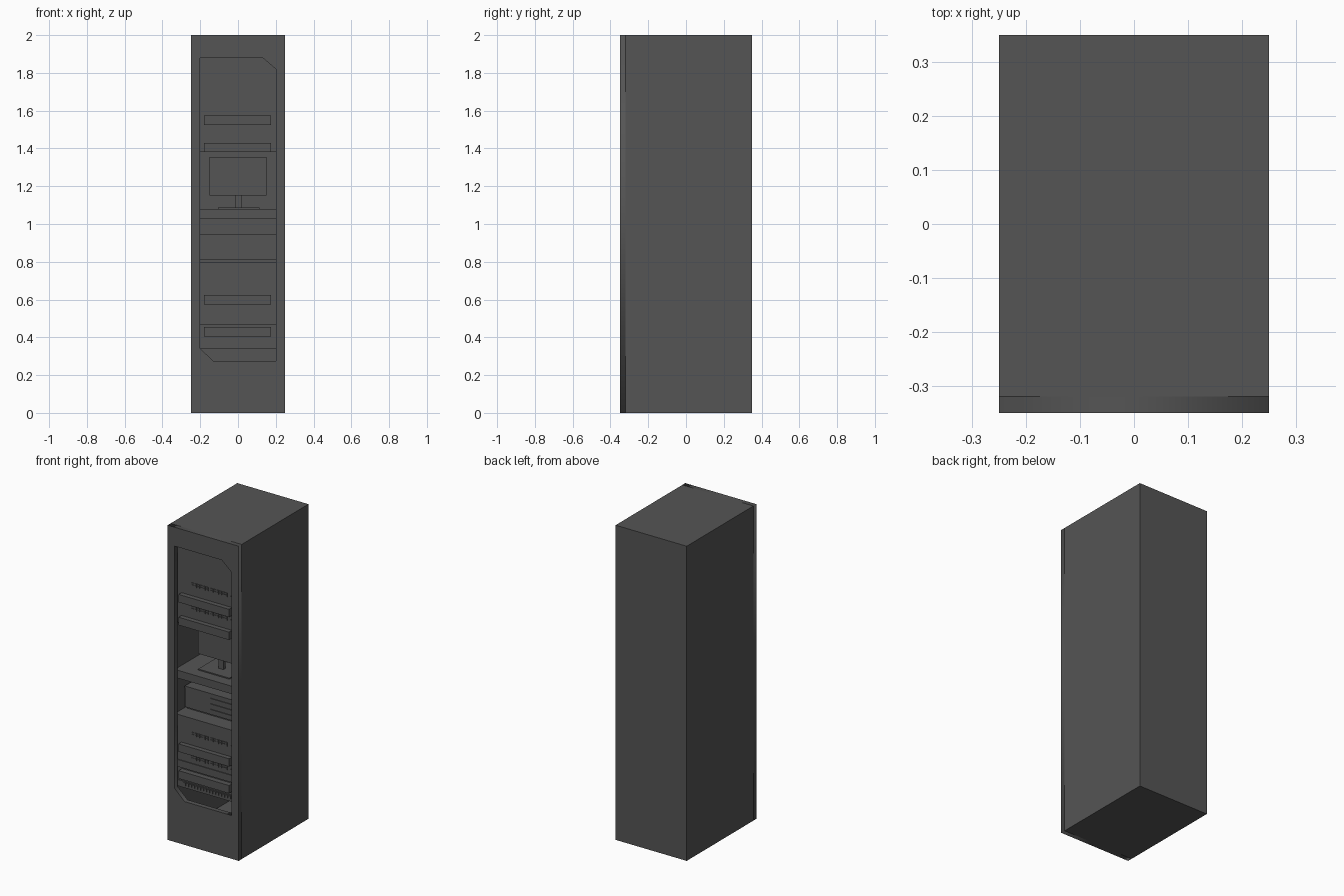
import bpy
import bmesh
from math import pi
from mathutils import Matrix, Vector

if "Cube" in bpy.data.objects:
    bpy.data.objects.remove(bpy.data.objects["Cube"])

FRONT = -0.35   # y of the cabinet face
T = 0.03        # sheet thickness
IN = 0.22       # half width of the interior

charcoal = bpy.data.materials.new("charcoal")
charcoal.diffuse_color = (0.09, 0.09, 0.09, 1)
charcoal.use_nodes = True
charcoal.node_tree.nodes["Principled BSDF"].inputs["Base Color"].default_value = charcoal.diffuse_color


def boxes(name, spans):
    """One object made of boxes given as (x0, x1, depth0, depth1, z0, z1)."""
    bm = bmesh.new()
    for x0, x1, d0, d1, z0, z1 in spans:
        centre = Vector(((x0 + x1) / 2, FRONT + (d0 + d1) / 2, (z0 + z1) / 2))
        size = Matrix.Diagonal((x1 - x0, d1 - d0, z1 - z0, 1))
        bmesh.ops.create_cube(bm, size=1, matrix=Matrix.Translation(centre) @ size)
    mesh = bpy.data.meshes.new(name)
    bm.to_mesh(mesh)
    bm.free()
    mesh.materials.append(charcoal)
    obj = bpy.data.objects.new(name, mesh)
    bpy.context.collection.objects.link(obj)
    return obj


def box(name, *span):
    return boxes(name, [span])


# Front plate: rectangle with a chamfered opening
curve = bpy.data.curves.new("front_plate", 'CURVE')
curve.dimensions = '2D'
curve.fill_mode = 'BOTH'
curve.extrude = T / 2
outer = [(-.25, 0), (.25, 0), (.25, 2), (-.25, 2)]
opening = [(-.2, .34), (-.13, .275), (.2, .275), (.2, 1.82), (.13, 1.88), (-.2, 1.88)]
for outline in (outer, opening):
    spline = curve.splines.new('POLY')
    spline.points.add(len(outline) - 1)
    for point, (x, z) in zip(spline.points, outline):
        point.co = (x, z, 0, 1)
    spline.use_cyclic_u = True
curve.materials.append(charcoal)
plate = bpy.data.objects.new("front_plate", curve)
plate.location.y = FRONT + T / 2
plate.rotation_euler.x = pi / 2
bpy.context.collection.objects.link(plate)
bpy.context.view_layer.objects.active = plate
plate.select_set(True)
bpy.ops.object.convert(target='MESH')

# Cabinet sheets
box("left_side", -.25, -IN, T, .7, 0, 2)
box("right_side", IN, .25, T, .7, 0, 2)
box("back_panel", -IN, IN, .7 - T, .7, 0, 2)
box("top_panel", -IN, IN, T, .7 - T, 2 - T, 2)
box("floor_panel", -IN, IN, T, .7 - T, 0, .035)

# Blank panels at the top
box("top_blank", -IN, IN, .035, .6, 1.825, 1.92)
box("upper_blank", -IN, IN, .04, .6, 1.675, 1.825)


def port_spans(z0, z1):
    """Two blocks of 6 x 2 ports and a small uplink block."""
    spans = []
    h = (z1 - z0) / 2
    for start, count, width in ((-.11, 6, .02), (.025, 6, .02), (.163, 2, .016)):
        rows = 2 if count == 6 else 1
        for c in range(count):
            for r in range(rows):
                x, z = start + c * width, z0 + r * h
                spans.append((x + .001, x + width - .001, .036, .045, z + .001, z + h - .001))
    return spans


# Network units: body, ports and a projecting cable tray
units = [("switch_1", 1.525, 1.675, 1.635, 1.525),
         ("switch_2", 1.38, 1.525, 1.485, 1.38),
         ("switch_3", .575, .725, .685, .575),
         ("switch_4", .51, .575, .535, None)]
for name, z0, z1, port_z, tray_z in units:
    box(name + "_body", -IN, IN, .04, .6, z0, z1)
    boxes(name + "_ports", port_spans(port_z, port_z + .025))
    if tray_z:
        box(name + "_tray", -.18, .175, .01, .04, tray_z, tray_z + .05)

# Monitor bay
box("monitor_shelf", -IN, IN, T, .67, 1.03, 1.08)
box("monitor_screen", -.15, .15, .16, .19, 1.15, 1.355)
box("monitor_neck", -.015, .02, .175, .195, 1.085, 1.19)
box("monitor_base", -.105, .115, .1, .27, 1.08, 1.087)

# Computer lying in the bay below
box("computer_shelf", -IN, IN, T, .67, .745, .8)
box("computer_body", -.21, .21, .12, .6, .81, .935)
box("computer_lid", -.21, .21, .115, .6, .935, .945)
box("computer_foot", -.2, .2, .13, .6, .8, .81)
boxes("computer_drive_bays",
      [(-.03, .18, .115, .125, z, z + .014) for z in (.83, .865, .9)])

# Lower blanks and patch panel
box("lower_blank", -IN, IN, .035, .6, .725, .745)
box("filler_panel", -IN, IN, .035, .6, .465, .51)
box("lower_body", -IN, IN, .045, .6, .38, .465)
box("lower_tray", -.18, .175, .01, .045, .405, .455)
box("patch_panel", -IN, IN, .04, .6, .34, .38)
boxes("patch_ports", [(-.165 + i * .021, -.147 + i * .021, .035, .045, .357, .375)
                      for i in range(16)])
